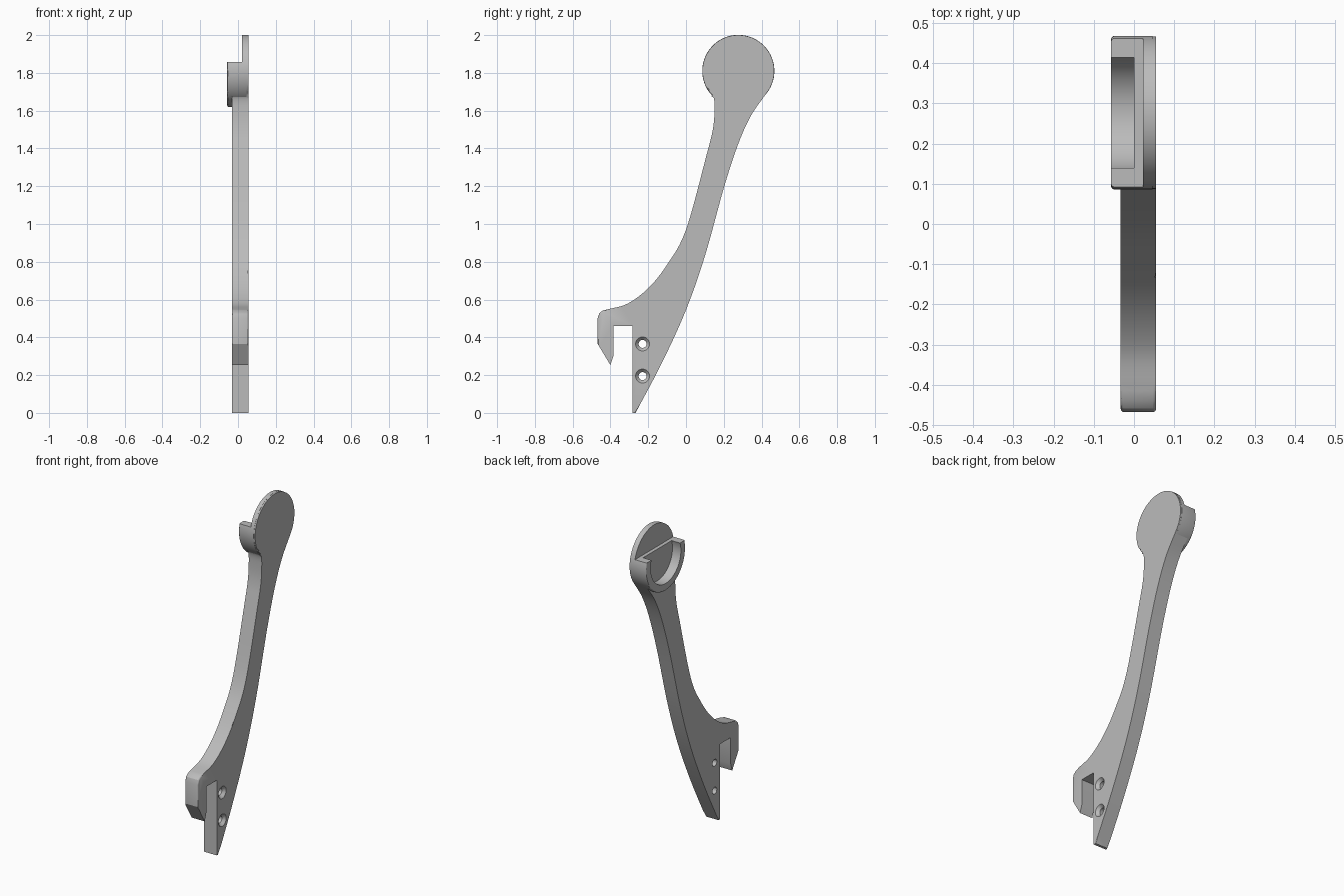
import bpy, bmesh
from math import sin, cos, radians
from mathutils import Vector, Matrix

if "Cube" in bpy.data.objects:
    bpy.data.objects.remove(bpy.data.objects["Cube"])

grey = bpy.data.materials.new("plain_grey")
grey.use_nodes = True
grey.diffuse_color = (0.5, 0.5, 0.5, 1)
grey.node_tree.nodes["Principled BSDF"].inputs["Base Color"].default_value = (0.5, 0.5, 0.5, 1)

CENTRE = Vector((0.277, 1.81))    # head centre in (y, z)
RADIUS = 0.19
INNER, OUTER = -0.033, 0.055      # arm faces in x
CUP_FACE, PLATE = -0.057, 0.022   # cup front and back plate in x
FILLET = 0.008


def make_object(name, bm):
    bmesh.ops.recalc_face_normals(bm, faces=bm.faces)
    mesh = bpy.data.meshes.new(name)
    bm.to_mesh(mesh)
    bm.free()
    mesh.materials.append(grey)
    obj = bpy.data.objects.new(name, mesh)
    bpy.context.collection.objects.link(obj)
    return obj


def cylinder(name, x0, x1, r0, r1, y, z, sides=96, fillet_at=None):
    """Cylinder or cone along x from x0 (radius r0) to x1 (radius r1)."""
    bm = bmesh.new()
    place = Matrix.Translation(((x0 + x1) / 2, y, z)) @ Matrix.Rotation(radians(90), 4, "Y")
    bmesh.ops.create_cone(bm, cap_ends=True, segments=sides, radius1=r0, radius2=r1,
                          depth=x1 - x0, matrix=place)
    if fillet_at is not None:
        rim = [e for e in bm.edges if all(abs(v.co.x - fillet_at) < 1e-4 for v in e.verts)]
        bmesh.ops.bevel(bm, geom=rim, offset=FILLET, segments=3, profile=0.5, affect="EDGES")
    return make_object(name, bm)


def spline(points, steps=6):
    """Smooth curve through the points."""
    p = [Vector(q) for q in points]
    p = [2 * p[0] - p[1]] + p + [2 * p[-1] - p[-2]]
    out = []
    for a, b, c, d in zip(p, p[1:], p[2:], p[3:]):
        for i in range(steps):
            t = i / steps
            out.append(0.5 * (2 * b + (c - a) * t + (2 * a - 5 * b + 4 * c - d) * t ** 2
                              + (3 * b - a - 3 * c + d) * t ** 3))
    return out + [p[-2]]


def combine(target, tool, operation):
    mod = target.modifiers.new(operation.lower(), "BOOLEAN")
    mod.operation, mod.solver, mod.object = operation, "EXACT", tool
    bpy.context.view_layer.objects.active = target
    bpy.ops.object.modifier_apply(modifier=mod.name)
    bpy.data.objects.remove(tool)


# Arm outline: rear edge, round head, front edge, hook
head = [CENTRE + RADIUS * Vector((cos(radians(a)), sin(radians(a)))) for a in range(-38, 213, 5)]
rear = spline([(-0.267, 0), (-0.125, 0.27), (0, 0.545), (0.1, 0.83), (0.2, 1.19),
               (0.275, 1.42), (0.345, 1.575), head[0]])
front = spline([head[-1], (0.146, 1.67), (0.151, 1.6), (0.142, 1.5), (0.11, 1.37), (0, 0.97),
                (-0.1, 0.785), (-0.2, 0.66), (-0.31, 0.578), (-0.415, 0.548)])
corner = [(-0.44, 0.543), (-0.459, 0.527), (-0.468, 0.5)]
hook = [(-0.468, 0.366), (-0.4, 0.253)]
notch = [(-0.385, 0.3), (-0.385, 0.46), (-0.283, 0.46), (-0.283, 0)]
rounded = rear + head[1:] + front[1:] + [Vector(q) for q in corner + hook[:1]]
outline = rounded + [Vector(q) for q in hook[1:] + notch]

# Arm: extruded outline with a fillet along the outer edges only
bm = bmesh.new()
rings = [[bm.verts.new((x, q[0], q[1])) for q in outline] for x in (INNER, OUTER)]
for ring in rings:
    bm.faces.new(ring)
count = len(outline)
for i in range(count):
    j = (i + 1) % count
    bm.faces.new((rings[0][i], rings[0][j], rings[1][j], rings[1][i]))
edges = [bm.edges.get((ring[i], ring[i + 1])) for ring in rings for i in range(len(rounded) - 1)]
bmesh.ops.bevel(bm, geom=edges, offset=FILLET, segments=3, profile=0.5,
                affect="EDGES", clamp_overlap=False)
arm = make_object("hooked_arm_with_cup", bm)

# Cup: round drum joined to the head, hollowed behind a lip and cut off level
y, z = CENTRE
drum = cylinder("cup_drum", CUP_FACE, 0.046, 0.191, 0.191, y, z, fillet_at=CUP_FACE)
combine(arm, drum, "UNION")
combine(arm, cylinder("pocket_cutter", -0.035, PLATE, 0.179, 0.179, y, z), "DIFFERENCE")
combine(arm, cylinder("lip_cutter", -0.1, 0, 0.146, 0.146, y, z), "DIFFERENCE")
bm = bmesh.new()
bmesh.ops.create_cube(bm, matrix=Matrix.Translation((PLATE - 0.1, y, 1.858 + 0.15))
                      @ Matrix.Diagonal((0.2, 0.6, 0.3, 1)))
combine(arm, make_object("top_cutter", bm), "DIFFERENCE")

# Two countersunk screw holes
for hole_z in (0.365, 0.195):
    combine(arm, cylinder("hole_cutter", -0.1, 0.1, 0.021, 0.021, -0.23, hole_z, 32), "DIFFERENCE")
    combine(arm, cylinder("sink_cutter", 0.036, 0.057, 0.02, 0.039, -0.23, hole_z, 32), "DIFFERENCE")

bpy.ops.object.select_all(action="DESELECT")
arm.select_set(True)
bpy.context.view_layer.objects.active = arm
bpy.ops.object.shade_smooth_by_angle(angle=radians(30))
